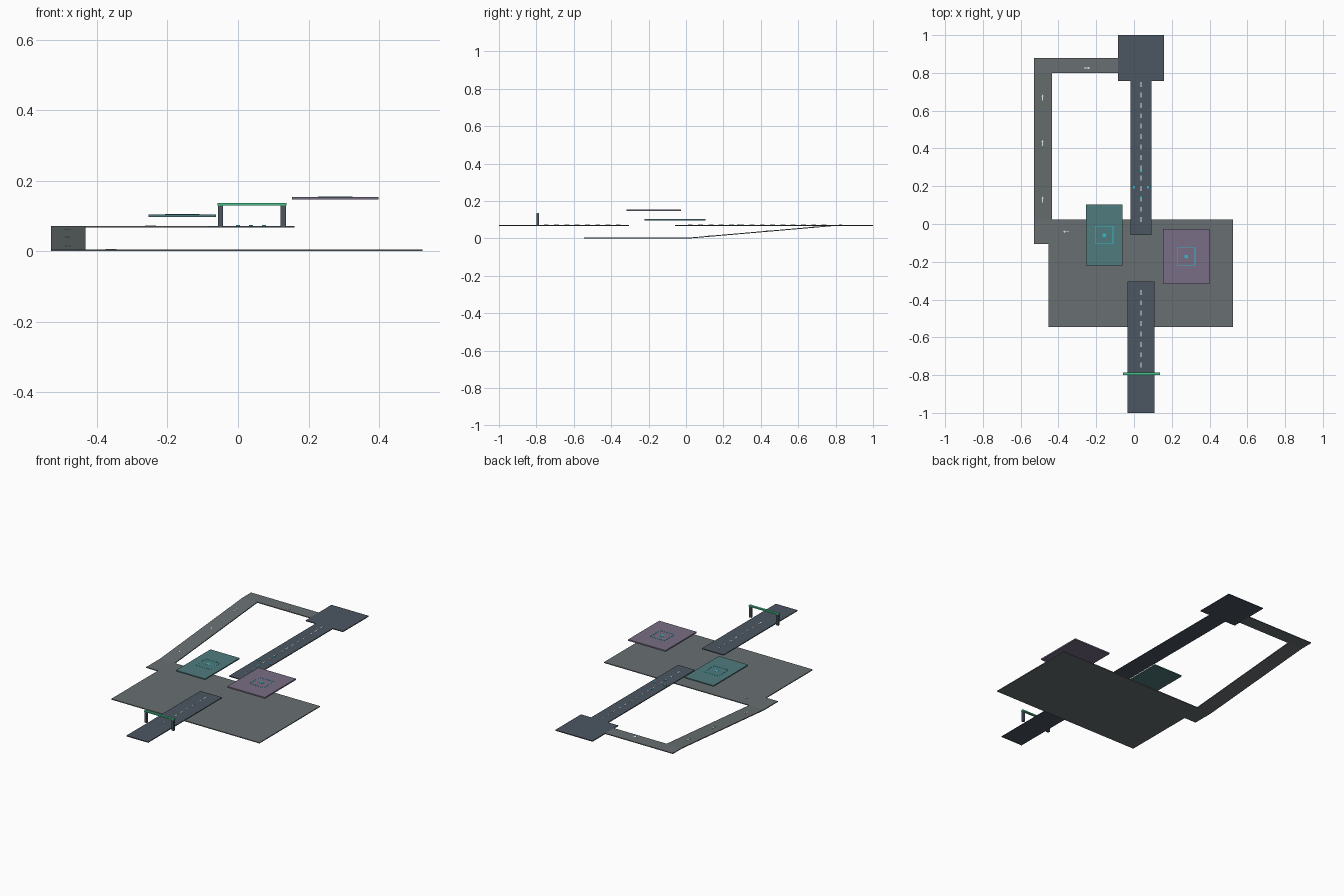
import bpy

if "Cube" in bpy.data.objects:
    bpy.data.objects.remove(bpy.data.objects["Cube"])


def material(name, rgb):
    m = bpy.data.materials.new(name)
    m.diffuse_color = (*rgb, 1)
    m.use_nodes = True
    m.node_tree.nodes["Principled BSDF"].inputs["Base Color"].default_value = m.diffuse_color
    return m


FLOOR = material("concrete", (0.14, 0.16, 0.165))
ROAD = material("asphalt", (0.072, 0.093, 0.12))
TEAL = material("teal", (0.08, 0.2, 0.21))
PURPLE = material("purple", (0.19, 0.155, 0.235))
GREEN = material("green", (0.06, 0.55, 0.27))
WHITE = material("white", (0.8, 0.85, 0.85))
CYAN = material("cyan", (0.03, 0.5, 0.6))


def mesh(name, verts, faces, mat):
    me = bpy.data.meshes.new(name)
    me.from_pydata(verts, [], faces)
    me.materials.append(mat)
    ob = bpy.data.objects.new(name, me)
    bpy.context.collection.objects.link(ob)
    return ob


def prism(name, bottom, height, mat):
    """Vertical prism over a counter-clockwise 3D outline."""
    n = len(bottom)
    verts = list(bottom) + [(x, y, z + height) for x, y, z in bottom]
    faces = [tuple(reversed(range(n))), tuple(range(n, 2 * n))]
    faces += [(i, (i + 1) % n, (i + 1) % n + n, i + n) for i in range(n)]
    return mesh(name, verts, faces, mat)


def box(name, x0, x1, y0, y1, z0, z1, mat):
    return prism(name, [(x0, y0, z0), (x1, y0, z0), (x1, y1, z0), (x0, y1, z0)], z1 - z0, mat)


T = 0.005           # slab thickness
LOW, HIGH = 0.0, 0.067
TOP = HIGH + T
MARK = 0.001        # painted marking thickness
CX = 0.037          # road centre line

# lower floor and landing of the ramp
box("lower_floor", -0.452, 0.523, -0.545, 0.024, LOW, LOW + T, FLOOR)
box("ramp_landing", -0.53, -0.452, -0.106, 0.024, LOW, LOW + T, FLOOR)

# sloped ramp and upper connector
R0, R1 = 0.024, 0.80
prism("ramp", [(-0.53, R0, LOW), (-0.433, R0, LOW), (-0.433, R1, HIGH), (-0.53, R1, HIGH)], T, FLOOR)
box("ramp_connector", -0.53, -0.085, R1, 0.88, HIGH, TOP, FLOOR)

# elevated roads and end plaza
box("front_road", -0.034, 0.109, -1.0, -0.305, HIGH, TOP, ROAD)
box("back_road", -0.018, 0.093, -0.059, 0.758, HIGH, TOP, ROAD)
box("end_plaza", -0.085, 0.16, 0.758, 1.0, HIGH, TOP, ROAD)

# dashed centre lines
for label, start, end in (("front", -0.76, -0.34), ("back", 0.01, 0.73)):
    y, i = start, 0
    while y < end:
        box(f"{label}_lane_dash_{i}", CX - 0.002, CX + 0.002, y, y + 0.026, TOP, TOP + MARK, WHITE)
        y += 0.055
        i += 1

# cyan markers on the back road
for i, (x, y) in enumerate(((CX, 0.28), (CX, 0.14), (0.0, 0.195), (0.074, 0.195))):
    r = 0.006
    box(f"road_marker_{i}", x - r, x + r, y - r, y + r, TOP, TOP + 0.002, CYAN)


# floating platforms with a square outline and a centre marker
def platform(name, x0, x1, y0, y1, z0, z1, mat):
    box(name, x0, x1, y0, y1, z0, z1, mat)
    cx, cy, h, w = (x0 + x1) / 2, (y0 + y1) / 2, 0.047, 0.0015
    for s, side in ((-1, "near"), (1, "far")):
        box(f"{name}_outline_{side}_x", cx + s * h - w, cx + s * h + w, cy - h, cy + h, z1, z1 + MARK, CYAN)
        box(f"{name}_outline_{side}_y", cx - h, cx + h, cy + s * h - w, cy + s * h + w, z1, z1 + MARK, CYAN)
    box(f"{name}_centre", cx - 0.009, cx + 0.009, cy - 0.009, cy + 0.009, z1, z1 + MARK, CYAN)


platform("teal_platform", -0.254, -0.062, -0.221, 0.104, 0.097, 0.104, TEAL)
platform("purple_platform", 0.153, 0.399, -0.318, -0.026, 0.146, 0.154, PURPLE)

# gantry over the front road
for side, x in (("left", -0.057), ("right", 0.121)):
    box(f"gantry_{side}_post", x, x + 0.015, -0.799, -0.785, HIGH, 0.130, ROAD)
box("gantry_beam", -0.058, 0.137, -0.799, -0.785, 0.130, 0.137, GREEN)


# direction arrows; the height function keeps them on the ramp surface
def arrow(name, cx, cy, dx, dy, height):
    shape = ((-0.016, -0.002), (0.004, -0.002), (0.004, -0.007), (0.016, 0),
             (0.004, 0.007), (0.004, 0.002), (-0.016, 0.002))
    pts = [(cx + a * dx - b * dy, cy + a * dy + b * dx) for a, b in shape]
    prism(name, [(x, y, height(y)) for x, y in pts], MARK, WHITE)


def ramp_height(y):
    return LOW + T + (y - R0) / (R1 - R0) * (HIGH - LOW)


arrow("floor_arrow", -0.36, -0.041, -1, 0, lambda y: LOW + T)
arrow("connector_arrow", -0.248, 0.826, 1, 0, lambda y: TOP)
for i, y in enumerate((0.13, 0.43, 0.67)):
    arrow(f"ramp_arrow_{i}", -0.484, y, 0, 1, ramp_height)
